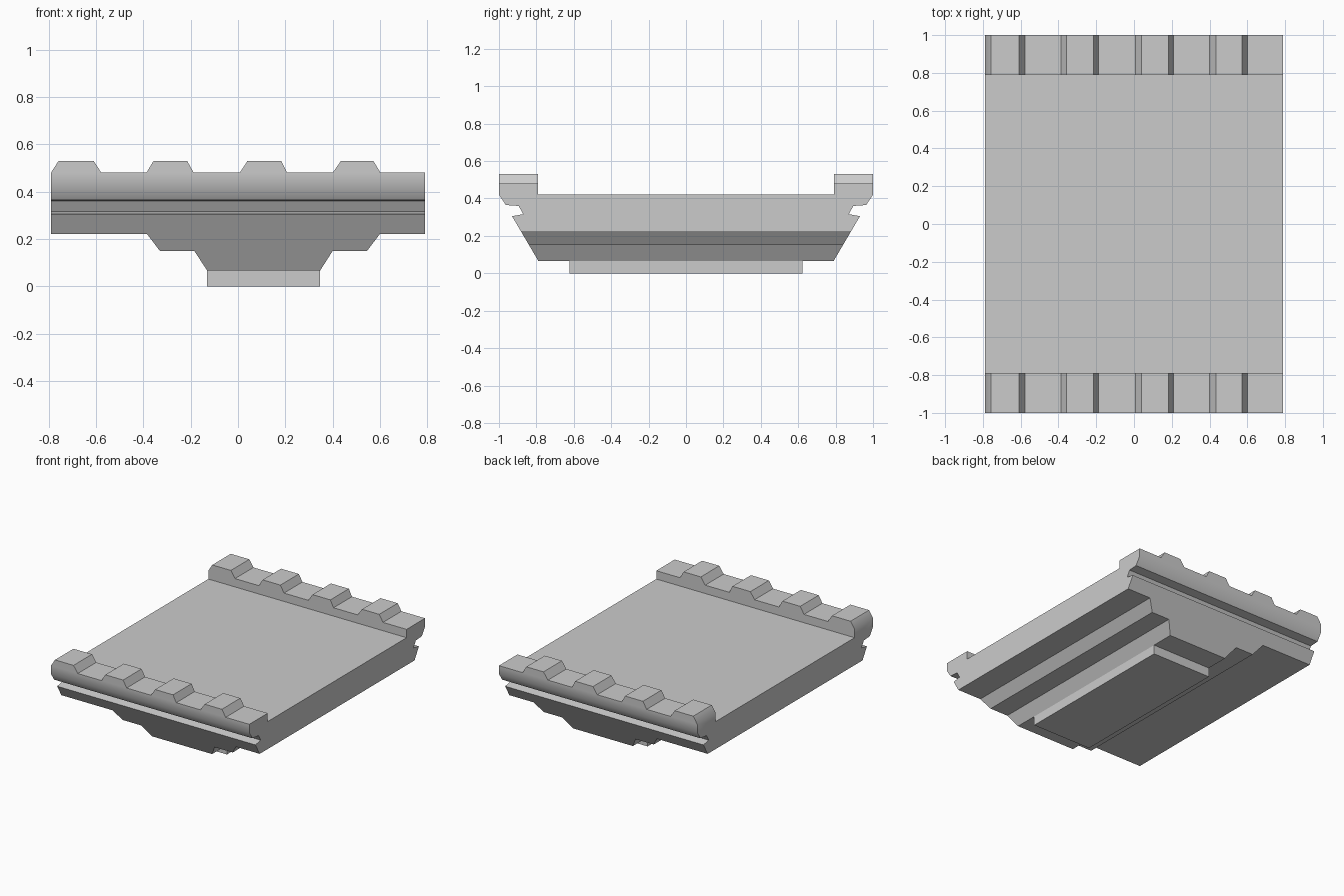
import bpy, bmesh, math
from mathutils import Vector

if "Cube" in bpy.data.objects:
    bpy.data.objects.remove(bpy.data.objects["Cube"])


def prism(name, outline, to_3d, depth):
    """Extrude a 2D outline symmetrically; to_3d maps (a, b, d) to a point."""
    bm = bmesh.new()
    ends = [[bm.verts.new(to_3d(a, b, d)) for a, b in outline] for d in (-depth, depth)]
    bm.faces.new(ends[0])
    bm.faces.new(ends[1][::-1])
    n = len(outline)
    for i in range(n):
        j = (i + 1) % n
        bm.faces.new((ends[0][i], ends[1][i], ends[1][j], ends[0][j]))
    bmesh.ops.recalc_face_normals(bm, faces=bm.faces)
    mesh = bpy.data.meshes.new(name)
    bm.to_mesh(mesh)
    bm.free()
    obj = bpy.data.objects.new(name, mesh)
    bpy.context.collection.objects.link(obj)
    return obj


# Side section: sunken deck, raised rails, grooved flanks and tapered keel
half = [(0.79, 0.42), (0.79, 0.6), (1.0, 0.6), (1.0, 0.42), (0.963, 0.365),
        (0.895, 0.36), (0.87, 0.316), (0.93, 0.305), (0.79, 0.067)]
side = half + [(-y, z) for y, z in reversed(half)]
body = prism("track_link_body", side, lambda y, z, x: Vector((x, y, z)), 0.9)

# Front outline: stepped underside, then the toothed top from right to left
front = [(-0.79, 0.222), (-0.385, 0.222), (-0.33, 0.15), (-0.185, 0.15), (-0.13, 0.067),
         (0.347, 0.067), (0.40, 0.15), (0.545, 0.15), (0.60, 0.222), (0.79, 0.222), (0.79, 0.48)]
for x0, x1, x2, x3 in ((0.40, 0.435, 0.572, 0.602), (0.007, 0.04, 0.183, 0.208),
                       (-0.387, -0.357, -0.215, -0.187), (-0.79, -0.758, -0.61, -0.577)):
    front += [(x3, 0.48), (x2, 0.53), (x1, 0.53), (x0, 0.48)]
cutter = prism("front_outline_cutter", front, lambda x, z, y: Vector((x, y, z)), 1.2)
cutter.hide_render = True

# Body is the intersection of both outlines
mod = body.modifiers.new("front_outline", 'BOOLEAN')
mod.operation = 'INTERSECT'
mod.solver = 'EXACT'
mod.object = cutter
bpy.context.view_layer.objects.active = body
body.select_set(True)
bpy.ops.object.modifier_apply(modifier=mod.name)
bpy.data.objects.remove(cutter)
bpy.ops.object.shade_smooth_by_angle(angle=math.radians(40))

# Ground pad under the keel
pad = [(-0.13, 0.0), (0.347, 0.0), (0.347, 0.07), (-0.13, 0.07)]
prism("ground_pad", pad, lambda x, z, y: Vector((x, y, z)), 0.622)
